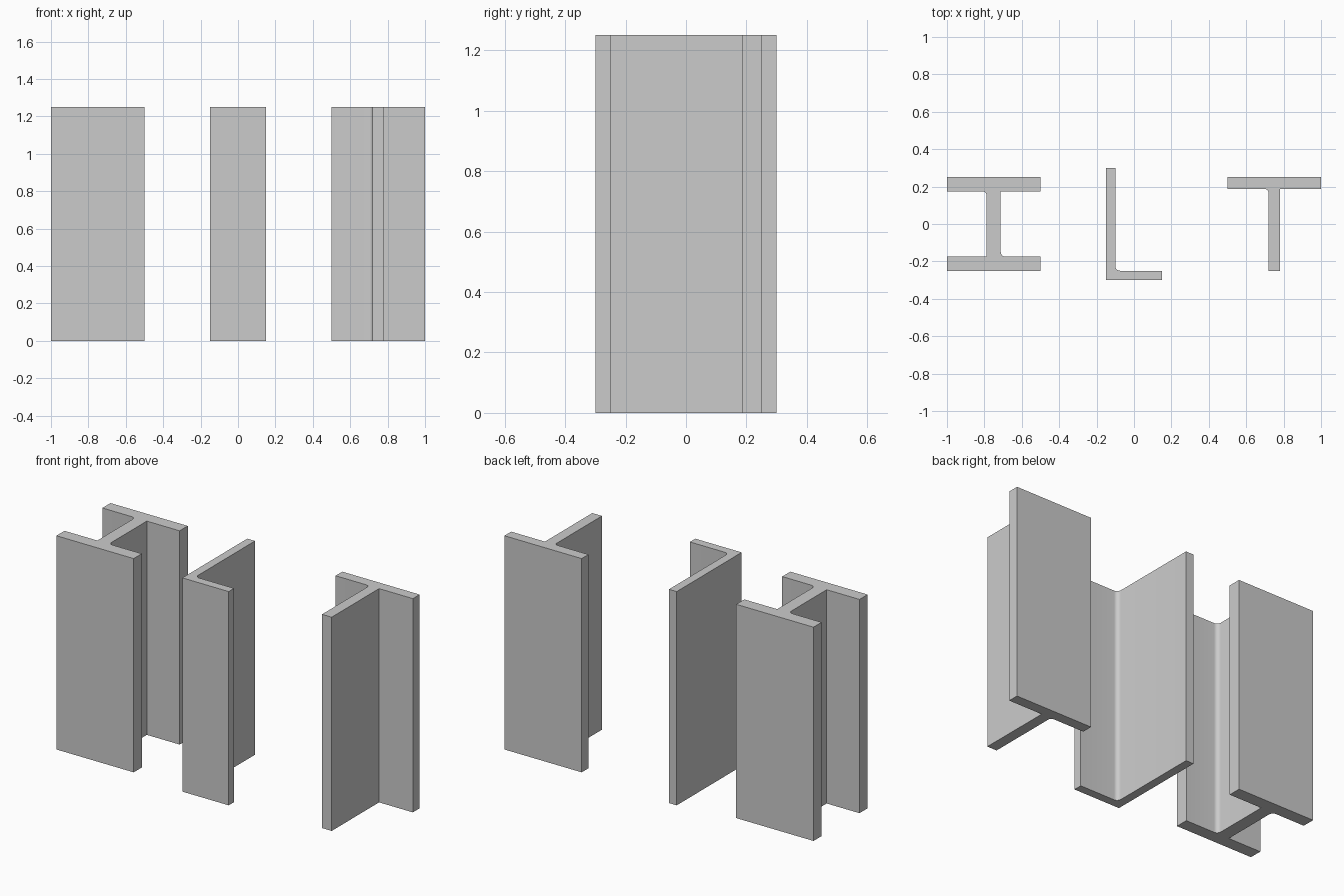
import bpy, bmesh
from math import cos, sin, pi, radians

if "Cube" in bpy.data.objects:
    bpy.data.objects.remove(bpy.data.objects["Cube"])

HEIGHT = 1.25


def fillet(corner, sx, sy, r, start, steps=6):
    """Quarter arc in an inner corner; (sx, sy) points to the open side."""
    cx, cy = corner[0] + sx * r, corner[1] + sy * r
    return [(cx + r * cos(start - i * pi / 2 / steps),
             cy + r * sin(start - i * pi / 2 / steps)) for i in range(steps + 1)]


def extrude_profile(name, points, x):
    bm = bmesh.new()
    face = bm.faces.new([bm.verts.new((px + x, py, 0)) for px, py in points])
    top = bmesh.ops.extrude_face_region(bm, geom=[face])["geom"]
    bmesh.ops.translate(bm, vec=(0, 0, HEIGHT),
                        verts=[v for v in top if isinstance(v, bmesh.types.BMVert)])
    bmesh.ops.recalc_face_normals(bm, faces=bm.faces)
    mesh = bpy.data.meshes.new(name)
    bm.to_mesh(mesh)
    bm.free()
    obj = bpy.data.objects.new(name, mesh)
    bpy.context.collection.objects.link(obj)
    bpy.ops.object.select_all(action='DESELECT')
    obj.select_set(True)
    bpy.context.view_layer.objects.active = obj
    bpy.ops.object.shade_smooth_by_angle(angle=radians(30))


# I beam: half the outline, then the same half turned by 180 degrees
w, f = 0.0375, 0.175
half = [(-0.25, -0.25), (0.25, -0.25), (0.25, -f)]
half += fillet((w, -f), 1, 1, 0.025, -pi / 2)
half += [(w, f), (0.25, f)]
extrude_profile("i_beam", half + [(-x, -y) for x, y in half], -0.75)

# L angle
t = 0.05
angle = [(-0.15, -0.3), (0.15, -0.3), (0.15, -0.3 + t)]
angle += fillet((-0.15 + t, -0.3 + t), 1, 1, 0.025, -pi / 2)
angle += [(-0.15 + t, 0.3), (-0.15, 0.3)]
extrude_profile("l_angle", angle, 0)

# T beam
w, f = 0.03125, 0.1875
tee = [(-w, -0.25), (w, -0.25), (w, f), (0.25, f), (0.25, 0.25), (-0.25, 0.25), (-0.25, f)]
tee += fillet((-w, f), -1, -1, 0.02, pi / 2)
extrude_profile("t_beam", tee, 0.75)
